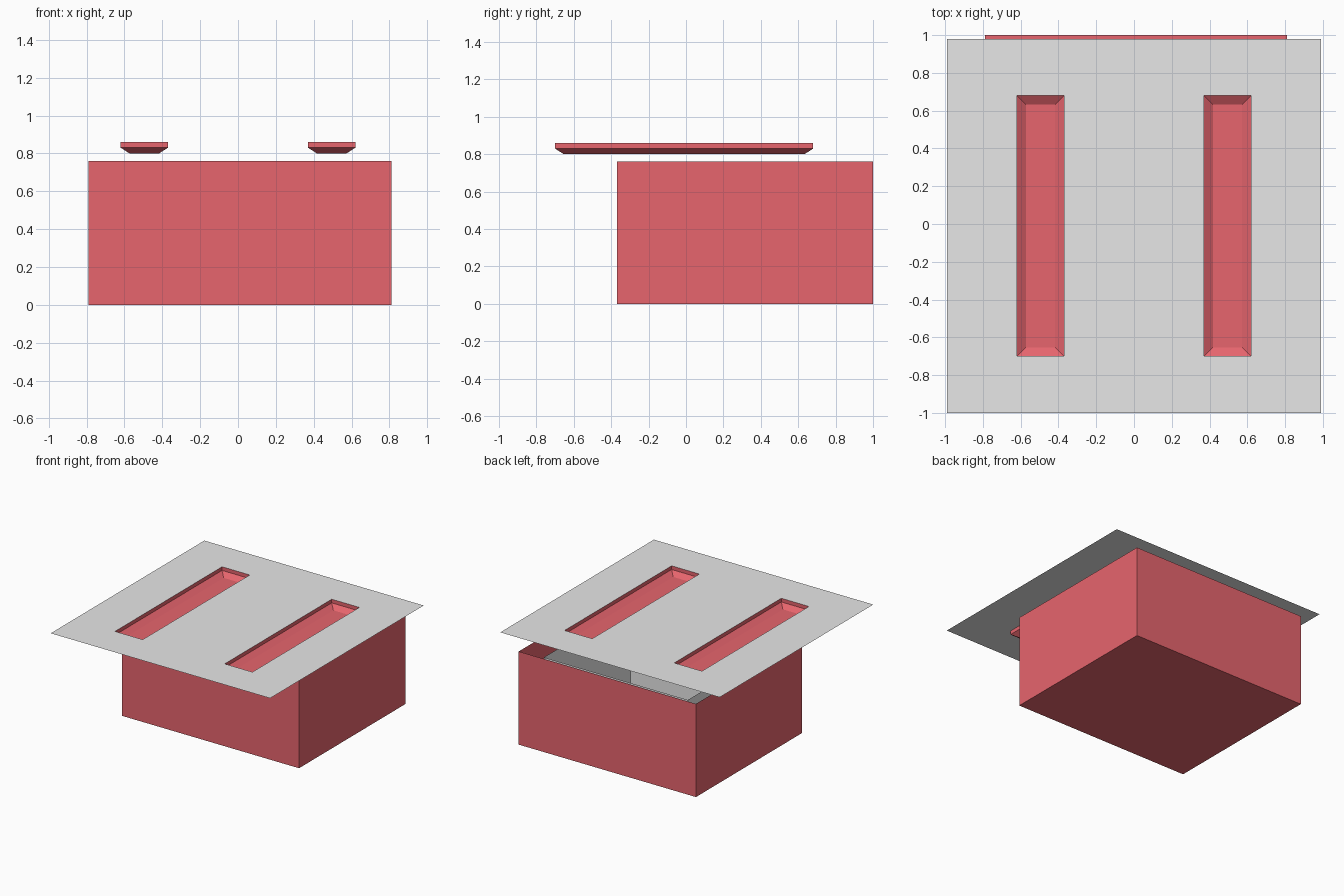
import bpy
import bmesh

cube = bpy.data.objects.get("Cube")
if cube:
    bpy.data.objects.remove(cube, do_unlink=True)


def make_material(name, color):
    mat = bpy.data.materials.new(name)
    mat.use_nodes = True
    mat.diffuse_color = color
    mat.node_tree.nodes["Principled BSDF"].inputs["Base Color"].default_value = color
    return mat


red = make_material("soft red", (0.8, 0.13, 0.155, 1))
grey = make_material("light grey", (0.8, 0.8, 0.8, 1))


def finish(name, bm, mat):
    mesh = bpy.data.meshes.new(name)
    bm.to_mesh(mesh)
    bm.free()
    mesh.materials.append(mat)
    obj = bpy.data.objects.new(name, mesh)
    bpy.context.collection.objects.link(obj)
    return obj


def open_tray(name, mat, x0, x1, y0, y1, levels):
    """Thin open-topped tray; levels are (z, inset) pairs from rim to floor."""
    bm = bmesh.new()
    rings = []
    for z, i in levels:
        corners = ((x0 + i, y0 + i), (x1 - i, y0 + i), (x1 - i, y1 - i), (x0 + i, y1 - i))
        rings.append([bm.verts.new((x, y, z)) for x, y in corners])
    for upper, lower in zip(rings, rings[1:]):
        for a in range(4):
            b = (a + 1) % 4
            bm.faces.new((upper[a], lower[a], lower[b], upper[b]))
    bm.faces.new(rings[-1][::-1])
    return finish(name, bm, mat)


# Outer box and the liner standing inside it
open_tray("outer_box", red, -0.79, 0.81, -0.37, 1.0, [(0.76, 0), (0, 0)])
open_tray("inner_liner", grey, -0.64, 0.66, -0.23, 0.89, [(0.71, 0), (0.06, 0)])

# Flat cover sheet with two slots left open
SHEET_Z = 0.86
xs = (-0.99, -0.62, -0.37, 0.37, 0.62, 0.99)
ys = (-1.0, -0.70, 0.68, 0.98)
bm = bmesh.new()
grid = [[bm.verts.new((x, y, SHEET_Z)) for y in ys] for x in xs]
for i in range(len(xs) - 1):
    for j in range(len(ys) - 1):
        if j == 1 and i in (1, 3):
            continue
        bm.faces.new((grid[i][j], grid[i + 1][j], grid[i + 1][j + 1], grid[i][j + 1]))
bmesh.ops.dissolve_limit(bm, angle_limit=0.01, verts=bm.verts, edges=bm.edges)
finish("cover_sheet", bm, grey)

# Chamfered troughs hanging in the slots
for side, i in (("right", 1), ("left", 3)):
    open_tray(side + "_trough", red, xs[i], xs[i + 1], ys[1], ys[2],
              [(SHEET_Z, 0), (0.83, 0), (0.80, 0.047)])
